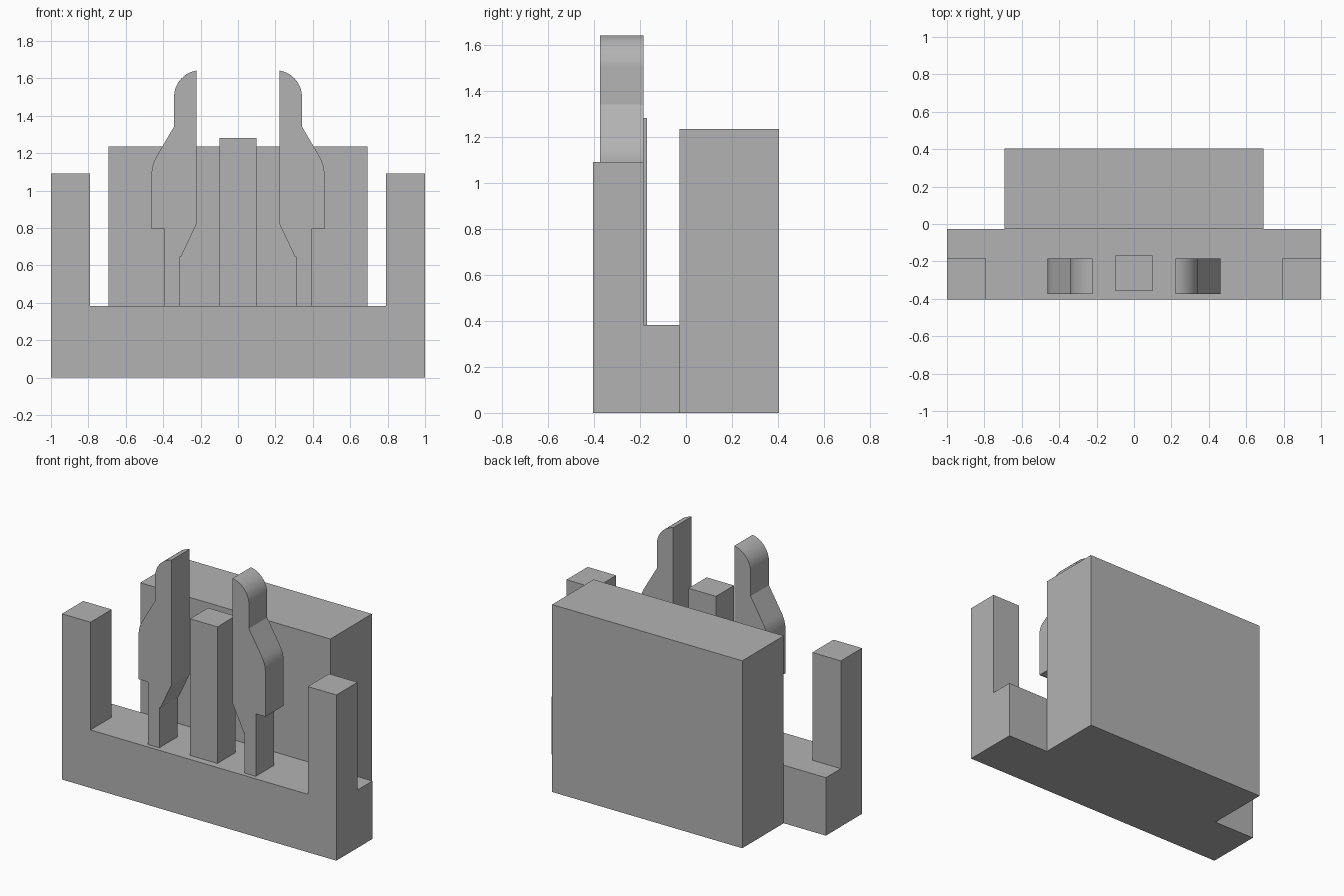
import bpy, bmesh
from math import sin, cos, radians

if "Cube" in bpy.data.objects:
    bpy.data.objects.remove(bpy.data.objects["Cube"], do_unlink=True)

# Single plain grey material
grey = bpy.data.materials.new("plain_grey")
grey.use_nodes = True
COLOUR = (0.45, 0.45, 0.45, 1)
grey.diffuse_color = COLOUR
grey.node_tree.nodes["Principled BSDF"].inputs["Base Color"].default_value = COLOUR


def extrude_profile(name, points, y_front, y_back):
    """Prism from an x-z outline, running from y_front to y_back."""
    bm = bmesh.new()
    face = bm.faces.new([bm.verts.new((x, y_front, z)) for x, z in points])
    new = bmesh.ops.extrude_face_region(bm, geom=[face])["geom"]
    verts = [v for v in new if isinstance(v, bmesh.types.BMVert)]
    bmesh.ops.translate(bm, verts=verts, vec=(0, y_back - y_front, 0))
    bmesh.ops.recalc_face_normals(bm, faces=bm.faces)
    mesh = bpy.data.meshes.new(name)
    bm.to_mesh(mesh)
    bm.free()
    mesh.materials.append(grey)
    obj = bpy.data.objects.new(name, mesh)
    bpy.context.collection.objects.link(obj)
    return obj


def box(name, x0, x1, y0, y1, z0, z1):
    return extrude_profile(name, [(x0, z0), (x1, z0), (x1, z1), (x0, z1)], y0, y1)


def arc(cx, cz, r, start, end, steps):
    angles = [radians(start + (end - start) * i / steps) for i in range(steps + 1)]
    return [(cx + r * cos(a), cz + r * sin(a)) for a in angles]


FRONT, MID, BACK = -0.404, -0.184, 0.404
LEDGE, TOP = -0.028, 0.382

# Base bar, tall rear block and centre post
box("base_bar", -1, 1, FRONT, LEDGE, 0, TOP)
box("rear_block", -0.693, 0.693, LEDGE, BACK, 0, 1.235)
box("centre_post", -0.1, 0.1, -0.357, -0.169, TOP, 1.282)

# Clip outline: stem, shoulder curve, slanted neck and rounded tip
clip = [(0.311, TOP), (0.392, TOP), (0.392, 0.794), (0.462, 0.794)]
clip += arc(0.275, 1.087, 0.187, 0, 30.4, 10)
clip += [(0.342, 1.342)]
clip += arc(0.198, 1.5, 0.144, 0, 80, 20)
clip += [(0.223, 0.818), (0.304, 0.647), (0.304, 0.41), (0.311, 0.41)]
clip[-2:] = [(0.309, 0.647)]

# Mirrored end posts and clips
for side, sign in (("left", 1), ("right", -1)):
    x0, x1 = sorted((sign * 0.792, sign * 1.0))
    box(side + "_end_post", x0, x1, FRONT, MID, TOP, 1.092)
    obj = extrude_profile(side + "_clip", [(sign * x, z) for x, z in clip], -0.375, MID)
    bpy.ops.object.select_all(action='DESELECT')
    obj.select_set(True)
    bpy.context.view_layer.objects.active = obj
    bpy.ops.object.shade_smooth_by_angle(angle=radians(25))
